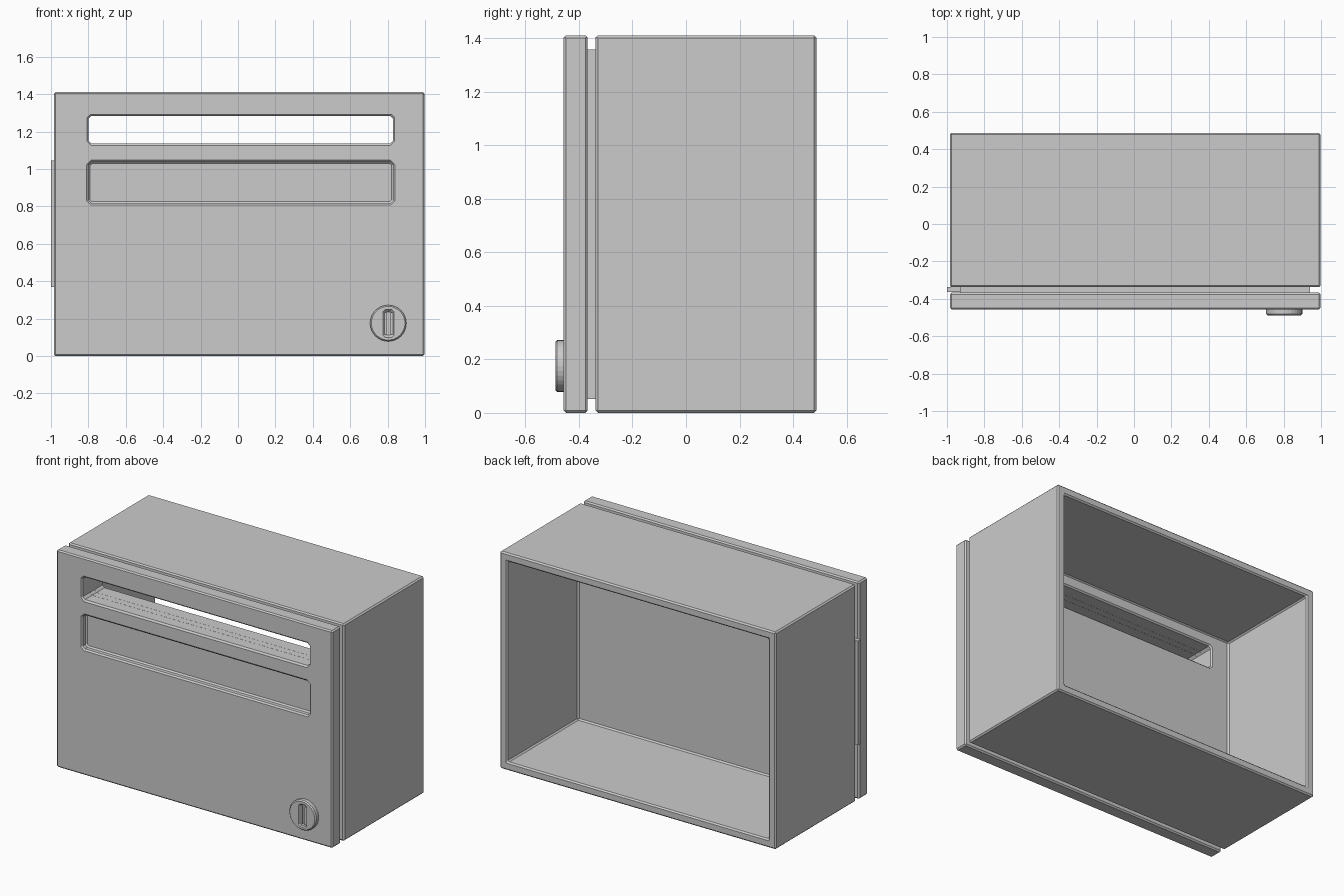
import bpy, bmesh, math
from mathutils import Vector, Matrix

if "Cube" in bpy.data.objects:
    bpy.data.objects.remove(bpy.data.objects["Cube"])


def finish(name, bm):
    mesh = bpy.data.meshes.new(name)
    bm.to_mesh(mesh)
    bm.free()
    obj = bpy.data.objects.new(name, mesh)
    bpy.context.collection.objects.link(obj)
    return obj


def box(name, x, y, z, corner=0.0):
    """Box from (min, max) pairs; corner chamfers the edges running along y."""
    bm = bmesh.new()
    bmesh.ops.create_cube(bm, size=1)
    for v in bm.verts:
        v.co = Vector([r[0] if c < 0 else r[1] for c, r in zip(v.co, (x, y, z))])
    if corner:
        along_y = [e for e in bm.edges
                   if abs(e.verts[0].co.y - e.verts[1].co.y) > 1e-4]
        bmesh.ops.bevel(bm, geom=along_y, offset=corner, segments=1, affect='EDGES')
    return finish(name, bm)


def bake(obj, cutters=(), bevel=0.0):
    """Cut the object, chamfer its edges, and apply the result."""
    for c in cutters:
        m = obj.modifiers.new("cut", 'BOOLEAN')
        m.operation, m.solver, m.object = 'DIFFERENCE', 'EXACT', c
    if bevel:
        m = obj.modifiers.new("chamfer", 'BEVEL')
        m.width, m.segments = bevel, 1
        m.limit_method, m.angle_limit = 'ANGLE', math.radians(50)
    deps = bpy.context.evaluated_depsgraph_get()
    deps.update()
    mesh = bpy.data.meshes.new_from_object(obj.evaluated_get(deps))
    obj.modifiers.clear()
    obj.data = mesh


X, Z = (-0.985, 0.997), (0.0, 1.41)
WALL = 0.055

# Cutters: letter slot, open back, name plate recess, keyhole
slot = box("slot_cutter", (-0.80, 0.83), (-0.6, -0.1), (1.137, 1.283), 0.015)
cavity = box("cavity_cutter", (X[0] + WALL, X[1] - WALL), (-0.238, 0.7),
             (Z[0] + WALL, Z[1] - WALL))
recess = box("recess_cutter", (-0.80, 0.83), (-0.6, -0.415), (0.817, 1.037), 0.015)
keyhole = box("keyhole_cutter", (0.782, 0.828), (-0.6, -0.468), (0.105, 0.242), 0.01)

# Case: thick front wall, open back
case = box("case", X, (-0.338, 0.487), Z)
bake(case, (slot, cavity), 0.009)

# Core closing the gap between case and door
core = box("door_seal", (X[0] + 0.055, X[1] - 0.055), (-0.375, -0.33),
           (0.052, 1.358))
bake(core, (slot,))

# Door
door = box("door", X, (-0.457, -0.367), Z)
bake(door, (slot, recess), 0.009)

# Hinge strip on the left
hinge = box("hinge", (-1.0, -0.92), (-0.364, -0.336), (0.37, 1.045))

# Round lock
bm = bmesh.new()
bmesh.ops.create_cone(bm, cap_ends=True, segments=32, radius1=0.097, radius2=0.097,
                      depth=0.037,
                      matrix=Matrix.Translation((0.803, -0.4695, 0.175))
                      @ Matrix.Rotation(math.pi / 2, 4, 'X'))
lock = finish("lock", bm)
bake(lock, (keyhole,), 0.007)

# Keyhole guide inside the lock face
for i, x in enumerate((0.788, 0.822)):
    box(f"keyhole_lip_{i}", (x - 0.007, x + 0.007), (-0.48, -0.46), (0.115, 0.232))

for c in (slot, cavity, recess, keyhole):
    bpy.data.objects.remove(c, do_unlink=True)
